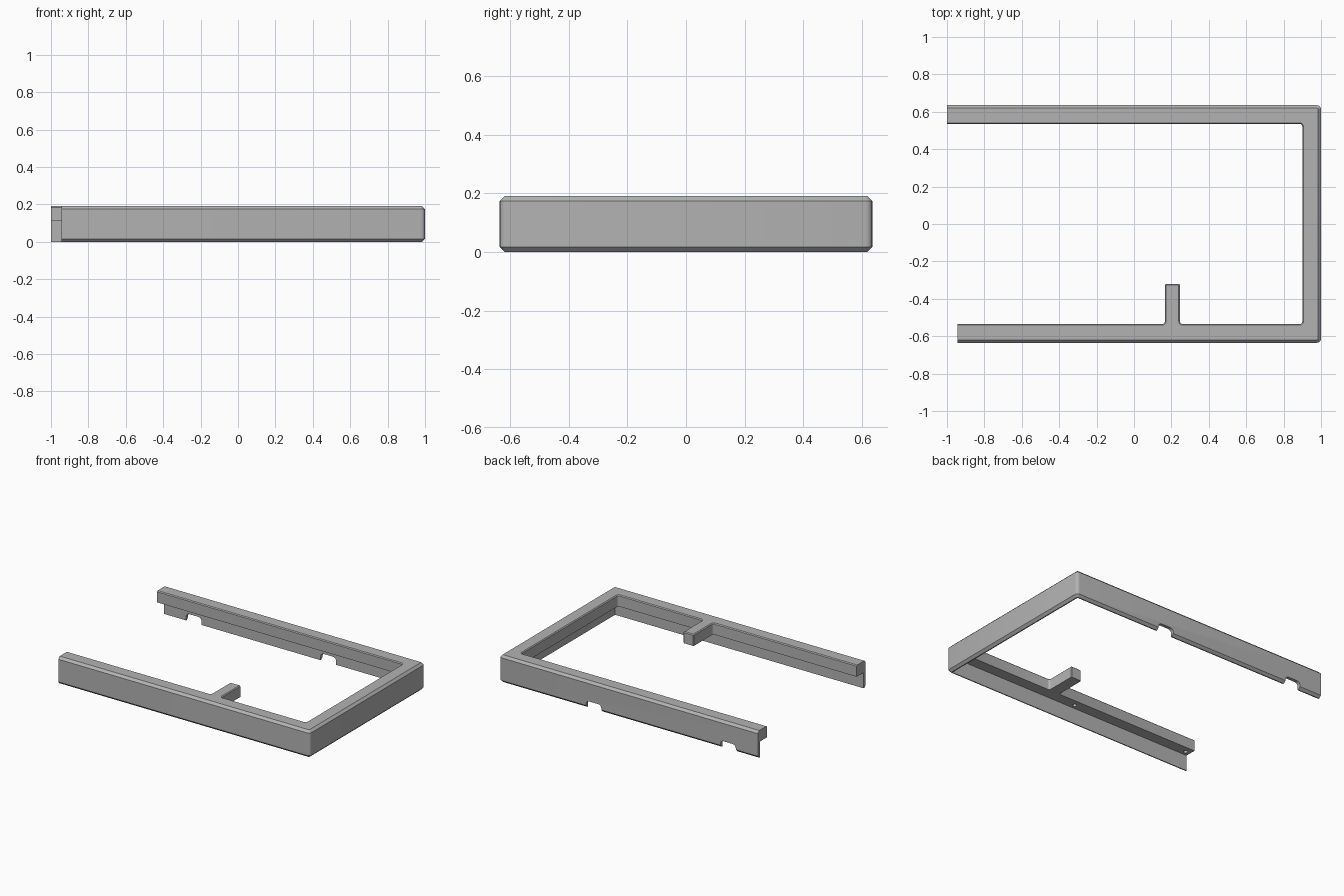
import bpy
import bmesh
from mathutils import Matrix, Vector

default = bpy.data.objects.get("Cube")
if default:
    bpy.data.objects.remove(default, do_unlink=True)

HEIGHT = 0.19
LEDGE = 0.11       # underside of the top flange
CHAMFER = 0.016

grey = bpy.data.materials.new("plain grey")
grey.use_nodes = True
color = (0.45, 0.45, 0.45, 1)
grey.diffuse_color = color
grey.node_tree.nodes["Principled BSDF"].inputs["Base Color"].default_value = color


def finish(name, bm):
    bmesh.ops.recalc_face_normals(bm, faces=bm.faces)
    mesh = bpy.data.meshes.new(name)
    bm.to_mesh(mesh)
    bm.free()
    obj = bpy.data.objects.new(name, mesh)
    bpy.context.collection.objects.link(obj)
    mesh.materials.append(grey)
    return obj


def block(bm, low, high):
    low, high = Vector(low), Vector(high)
    matrix = Matrix.Translation((low + high) / 2) @ Matrix.Diagonal((*(high - low), 1))
    return bmesh.ops.create_cube(bm, size=1, matrix=matrix)["verts"]


def bevel(bm, test, width, segments=1):
    edges = [e for e in bm.edges if test(*(v.co for v in e.verts))]
    bmesh.ops.bevel(bm, geom=edges, offset=width, segments=segments,
                    profile=0.5, affect='EDGES', clamp_overlap=True)


def upright(a, b):
    return abs(a.z - b.z) > 0.1


def outside(p):
    return abs(p.y) > 0.61 or p.x > 0.97


def is_end(a, b):
    return abs(a.x - b.x) < 0.001 and a.x < -0.9


# Frame: plan outline with the inner tab, extruded
outline = [(-1, 0.635), (-1, 0.535), (0.9, 0.535), (0.9, -0.535),
           (0.245, -0.535), (0.245, -0.32), (0.165, -0.32), (0.165, -0.535),
           (-0.945, -0.535), (-0.945, -0.635), (1, -0.635), (1, 0.635)]
bm = bmesh.new()
base = bm.faces.new([bm.verts.new((x, y, 0)) for x, y in outline])
top = bmesh.ops.extrude_face_region(bm, geom=[base])["geom"]
bmesh.ops.translate(bm, vec=(0, 0, HEIGHT),
                    verts=[v for v in top if isinstance(v, bmesh.types.BMVert)])

# Rounded upright corners, then chamfered rims
bevel(bm, lambda a, b: upright(a, b) and a.x > 0.95, 0.022, 4)
bevel(bm, lambda a, b: upright(a, b) and 0.1 < a.x < 0.95 and abs(a.y) > 0.5, 0.015, 4)
bevel(bm, lambda a, b: upright(a, b) and abs(a.y + 0.32) < 0.01, 0.005)
bevel(bm, lambda a, b: abs(a.z - b.z) < 0.001 and outside(a) and outside(b)
      and not is_end(a, b), CHAMFER)
bevel(bm, lambda a, b: min(a.z, b.z) > HEIGHT - 0.001 and not outside(a)
      and not outside(b) and not is_end(a, b), 0.006)
frame = finish("open_frame", bm)


def carve(name, bm):
    cutter = finish(name, bm)
    cutter.hide_render = True
    mod = frame.modifiers.new(name, 'BOOLEAN')
    mod.operation = 'DIFFERENCE'
    mod.solver = 'EXACT'
    mod.object = cutter
    bpy.context.view_layer.objects.active = frame
    bpy.ops.object.modifier_apply(modifier=name)
    bpy.data.objects.remove(cutter, do_unlink=True)


# Hollow beneath the flange, leaving a thin outer wall
bm = bmesh.new()
block(bm, (-1.2, -0.612, -0.2), (0.977, 0.612, LEDGE))
carve("under_hollow", bm)

# Round-topped cable notches in the back wall
for x in (-0.77, 0.27):
    bm = bmesh.new()
    block(bm, (x - 0.06, 0.58, -0.1), (x + 0.06, 0.7, 0.05))
    bevel(bm, lambda a, b: a.z > 0 and b.z > 0 and abs(a.x - b.x) < 0.001, 0.025, 4)
    carve("cable_notch", bm)

# Small blind holes under the front flange
for x in (0, -0.91):
    bm = bmesh.new()
    bmesh.ops.create_cone(bm, cap_ends=True, segments=16, radius1=0.014, radius2=0.014,
                          depth=0.08, matrix=Matrix.Translation((x, -0.58, LEDGE)))
    carve("screw_hole", bm)

bpy.ops.object.select_all(action='DESELECT')
frame.select_set(True)
bpy.context.view_layer.objects.active = frame
bpy.ops.object.shade_smooth_by_angle(angle=0.52)
